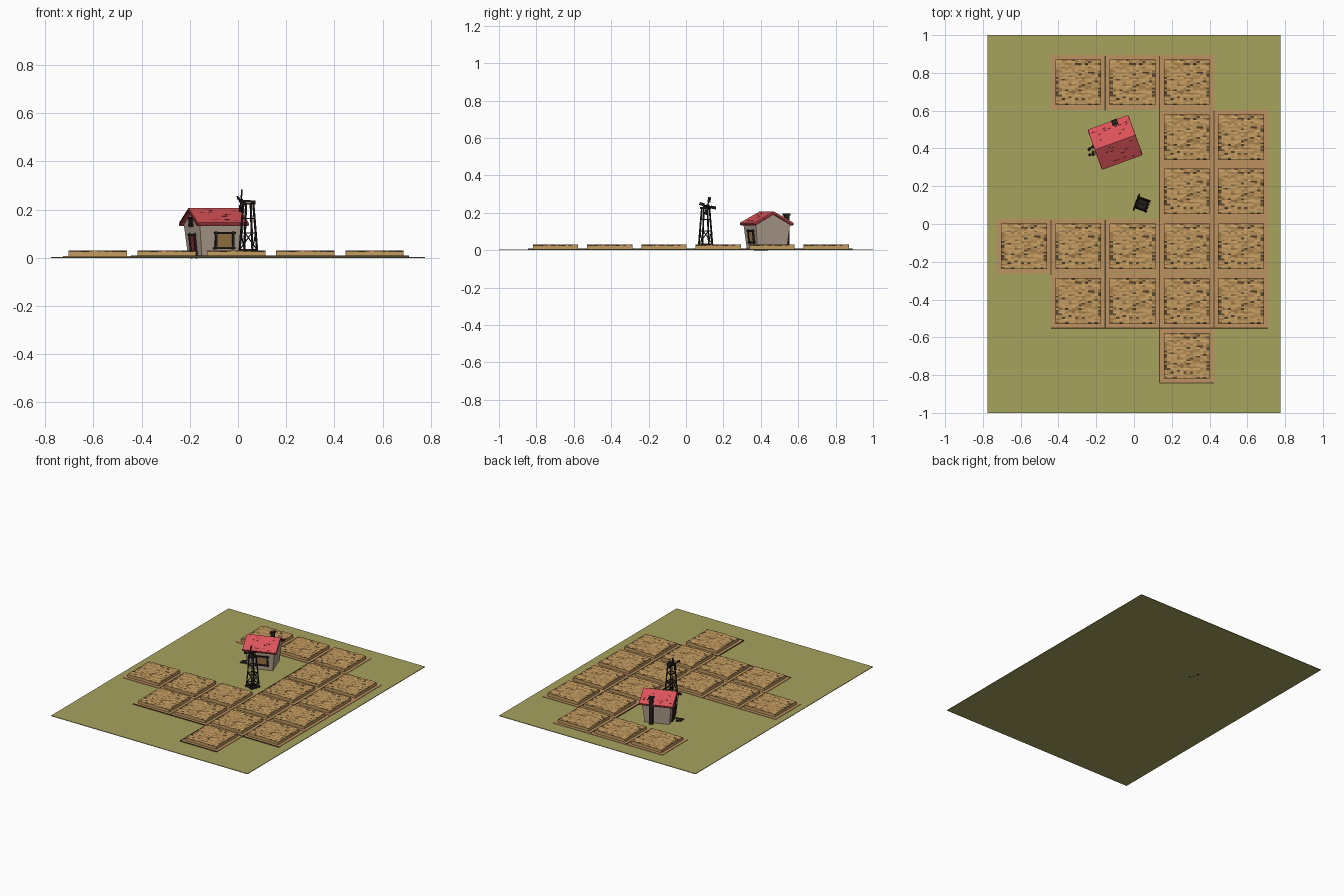
import bpy, bmesh, math, random
from mathutils import Matrix, Vector, Euler

random.seed(4)
cube = bpy.data.objects.get("Cube")
if cube:
    bpy.data.objects.remove(cube)


def material(name, r, g, b):
    m = bpy.data.materials.new(name)
    m.use_nodes = True
    m.diffuse_color = (r, g, b, 1)
    m.node_tree.nodes["Principled BSDF"].inputs["Base Color"].default_value = (r, g, b, 1)
    return m


GRASS = material("grass", .38, .36, .11)
SOIL = material("soil", .51, .29, .12)
STRAW = material("straw", .55, .33, .12)
BROWN = material("dry brown", .37, .21, .07)
FURROW = material("dark furrow", .09, .06, .025)
WALL = material("plaster", .47, .37, .29)
ROOF = material("red roof", .70, .085, .10)
SHADE = material("dark red", .25, .03, .035)
WOOD = material("black wood", .018, .014, .012)


def make(name, bm, mats, frame=Matrix()):
    bmesh.ops.recalc_face_normals(bm, faces=bm.faces)
    me = bpy.data.meshes.new(name)
    bm.to_mesh(me)
    bm.free()
    for m in mats:
        me.materials.append(m)
    ob = bpy.data.objects.new(name, me)
    bpy.context.collection.objects.link(ob)
    ob.matrix_world = frame
    return ob


def box(name, loc, size, mat, rot=(0, 0, 0), frame=Matrix()):
    bm = bmesh.new()
    bmesh.ops.create_cube(bm, size=1, matrix=Matrix.Diagonal((*size, 1)))
    return make(name, bm, [mat], frame @ Matrix.Translation(loc) @ Euler(rot).to_matrix().to_4x4())


def beam(name, a, b, thick, mat, frame):
    a, b = Vector(a), Vector(b)
    d = b - a
    rot = d.to_track_quat('Z', 'Y').to_euler()
    return box(name, (a + b) / 2, (thick, thick, d.length), mat, rot, frame)


def prism(name, profile, half, mat, frame):
    """Extrude a (y, z) profile along x; half(z) is the half length."""
    bm = bmesh.new()
    ends = [[bm.verts.new((s * half(z), y, z)) for y, z in profile] for s in (-1, 1)]
    for e in ends:
        bm.faces.new(e)
    n = len(profile)
    for i in range(n):
        j = (i + 1) % n
        bm.faces.new((ends[0][i], ends[0][j], ends[1][j], ends[1][i]))
    return make(name, bm, [mat], frame)


# Ground
box("ground", (0, 0, .002), (1.55, 2, .004), GRASS)

# One field: a slab with a bumpy, patchy top
PITCH, HALF, NX, NY = .287, .121, 14, 26


def field_mesh():
    bm = bmesh.new()
    rows = []
    for j in range(NY + 1):
        row = []
        for i in range(NX + 1):
            x, y = HALF * (2 * i / NX - 1), HALF * (2 * j / NY - 1)
            row.append(bm.verts.new((x, y, .027 + random.uniform(-.002, .003))))
        rows.append(row)
    for j in range(NY):
        for i in range(NX):
            f = bm.faces.new((rows[j][i], rows[j][i + 1], rows[j + 1][i + 1], rows[j + 1][i]))
            rim = i in (0, NX - 1) or j in (0, NY - 1)
            pick = random.random()
            dark = .3 if rim else .05
            f.material_index = 2 if pick < dark else 1 if pick < dark + .22 else 0
    rim_edges = [e for e in bm.edges if e.is_boundary]
    skirt = bmesh.ops.extrude_edge_only(bm, edges=rim_edges)["geom"]
    for g in skirt:
        if isinstance(g, bmesh.types.BMVert):
            g.co.z = .004
        elif isinstance(g, bmesh.types.BMFace):
            g.material_index = 0
    return bm


LAYOUT = {.75: (1, 2, 3), .46: (3, 4), .173: (3, 4),
          -.118: (0, 1, 2, 3, 4), -.408: (1, 2, 3, 4), -.698: (3,)}
shared = None
for y, cols in LAYOUT.items():
    for c in cols:
        x = -.585 + PITCH * c + .003
        box("soil_plot", (x, y, .005), (PITCH, PITCH, .004), SOIL)
        if shared is None:
            shared = make("field", field_mesh(), [STRAW, BROWN, FURROW], Matrix.Translation((x, y, 0)))
        else:
            ob = bpy.data.objects.new("field", shared.data)
            bpy.context.collection.objects.link(ob)
            ob.location = (x, y, 0)

# Dark furrow lines between plots: (x, y start, y end), then (y, x start, x end)
for x, a, b in ((-.44, -.27, .02), (-.152, -.55, .02), (-.152, .60, .89),
                (.135, -.84, .89), (.424, -.55, .60)):
    box("furrow", (x, (a + b) / 2, .006), (.006, b - a, .006), FURROW)
for y, a, b in ((-.552, -.44, .71), (-.842, .135, .424)):
    box("furrow", ((a + b) / 2, y, .006), (b - a, .006, .006), FURROW)

# House: walls lean outward towards the eaves
H = Matrix.Translation((-.10, .432, .003)) @ Matrix.Rotation(math.radians(20), 4, 'Z')
LEAN = .107
wall_at = lambda z: .083 + LEAN * min(z, .142)
prism("house_walls", [(-.083, 0), (.083, 0), (.098, .142), (0, .192), (-.098, .142)], wall_at, WALL, H)
prism("roof", [(-.113, .143), (0, .204), (.113, .143), (.106, .128), (0, .188), (-.106, .128)],
      lambda z: .112, ROOF, H)
for s in (-1, 1):
    # Dark trim along the roof edges
    for e in (-1, 1):
        beam("gable_trim", (e * .112, s * .108, .134), (e * .112, 0, .194), .006, SHADE, H)
    beam("eave_trim", (-.112, s * .109, .135), (.112, s * .109, .135), .007, SHADE, H)
    # Scattered shingle marks
    slope = math.atan2(.061, .113)
    for k in range(12):
        t = random.uniform(.12, .9)
        box("shingle_mark", (random.uniform(-.095, .095), s * .113 * t, .204 - .061 * t),
            (random.uniform(.01, .024), .004, .002), SHADE, (-s * slope, 0, 0), H)


def frame_on_wall(name, face, u, z, w, h, fill):
    """Framed opening on the front ('y') or the door gable ('x')."""
    def piece(part, du, dz, pw, ph, depth, mat):
        d = -wall_at(z + dz)
        if face == 'y':
            box(part, (u + du, d, z + dz), (pw, depth, ph), mat, (LEAN, 0, 0), H)
        else:
            box(part, (d, u + du, z + dz), (depth, pw, ph), mat, (0, -LEAN, 0), H)
    piece(name + "_panel", 0, 0, w, h, .006, fill)
    for s in (-1, 1):
        piece(name + "_post", s * w / 2, 0, .009, h + .014, .016, WOOD)
        piece(name + "_rail", 0, s * h / 2, w + .02, .009, .018, WOOD)


frame_on_wall("front_window", 'y', .013, .069, .075, .062, BROWN)
frame_on_wall("door", 'x', 0, .047, .060, .09, SHADE)
frame_on_wall("attic_window", 'x', 0, .146, .024, .026, WOOD)

# Chimney standing against the back wall
box("chimney", (.034, .100, .096), (.026, .026, .192), WOOD, (0, 0, 0), H)
box("chimney_cap", (.034, .100, .187), (.032, .032, .010), WOOD, (0, 0, 0), H)

# Stepping stones by the door
for k in range(9):
    bm = bmesh.new()
    bmesh.ops.create_cone(bm, cap_ends=True, segments=6, radius1=.008, radius2=.006, depth=.006)
    spot = (-.106 - .008 * k * .65, random.uniform(-.022, .022), .004)
    make("stepping_stone", bm, [WOOD], H @ Matrix.Translation(spot))

# Windmill tower
M = Matrix.Translation((.043, .105, .003)) @ Matrix.Rotation(math.radians(-20), 4, 'Z')
TOP = .222
spread = lambda z: .030 - .014 * z / TOP
corners = [(-1, -1), (1, -1), (1, 1), (-1, 1)]
for i, (a, b) in enumerate(corners):
    c, d = corners[(i + 1) % 4]
    beam("tower_leg", (a * .030, b * .030, 0), (a * .016, b * .016, TOP), .007, WOOD, M)
    for z in (.03, .10, .16):
        r = spread(z)
        beam("tower_rung", (a * r, b * r, z), (c * r, d * r, z), .005, WOOD, M)
    lo, hi = spread(.03), spread(.10)
    beam("tower_brace", (a * lo, b * lo, .03), (c * hi, d * hi, .10), .004, WOOD, M)
for k in range(4):
    box("base_plank", (0, -.027 + .018 * k, .008), (.074, .014, .006), WOOD, (0, 0, 0), M)
box("tower_cap", (0, 0, TOP), (.046, .046, .010), WOOD, (0, 0, 0), M)

# Rotor facing the left of the plot
HUB = Vector((-.032, 0, .234))
beam("shaft", HUB, (.030, 0, .230), .008, WOOD, M)
box("hub", HUB, (.012, .015, .015), WOOD, (0, 0, 0), M)
for k in range(4):
    R = M @ Matrix.Translation(HUB) @ Matrix.Rotation(math.radians(-12 + 90 * k), 4, 'X')
    beam("rotor_arm", (0, 0, 0), (0, 0, .045), .005, WOOD, R)
    box("rotor_blade", (0, .002, .034), (.003, .016, .028), WOOD, (0, 0, .35), R)
